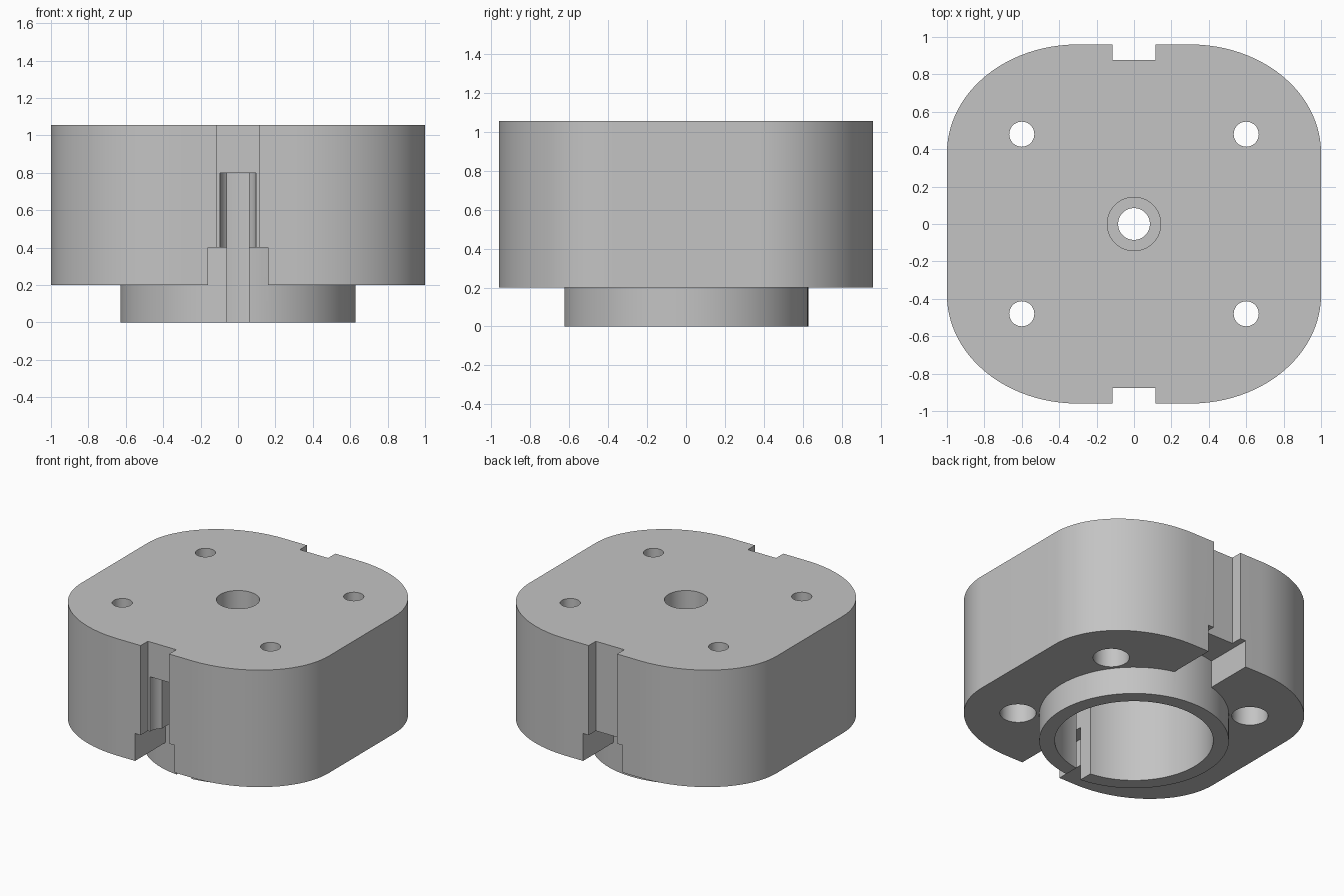
import bpy
import bmesh
from math import cos, sin, pi

cube = bpy.data.objects.get("Cube")
if cube:
    bpy.data.objects.remove(cube, do_unlink=True)

grey = bpy.data.materials.new("plain grey")
grey.use_nodes = True
grey.diffuse_color = (0.55, 0.55, 0.55, 1)
grey.node_tree.nodes["Principled BSDF"].inputs["Base Color"].default_value = (0.55, 0.55, 0.55, 1)


def prism(name, outline, z0, z1):
    """Extrude a counter-clockwise outline from z0 to z1."""
    mesh = bpy.data.meshes.new(name)
    bm = bmesh.new()
    face = bm.faces.new([bm.verts.new((x, y, z0)) for x, y in outline])
    ext = bmesh.ops.extrude_face_region(bm, geom=[face])
    verts = [v for v in ext["geom"] if isinstance(v, bmesh.types.BMVert)]
    bmesh.ops.translate(bm, verts=verts, vec=(0, 0, z1 - z0))
    bmesh.ops.recalc_face_normals(bm, faces=bm.faces)
    bm.to_mesh(mesh)
    bm.free()
    mesh.materials.append(grey)
    obj = bpy.data.objects.new(name, mesh)
    bpy.context.collection.objects.link(obj)
    return obj


def disc(name, x, y, r, z0, z1, n=64):
    ring = [(x + r * cos(2 * pi * i / n), y + r * sin(2 * pi * i / n)) for i in range(n)]
    return prism(name, ring, z0, z1)


def block(name, x, y0, y1, z0, z1):
    return prism(name, [(-x, y0), (x, y0), (x, y1), (-x, y1)], z0, z1)


def combine(target, tool, operation="DIFFERENCE"):
    """Apply a boolean and discard the tool object."""
    mod = target.modifiers.new(tool.name, "BOOLEAN")
    mod.operation = operation
    mod.solver = "EXACT"
    mod.object = tool
    bpy.ops.object.select_all(action="DESELECT")
    bpy.context.view_layer.objects.active = target
    target.select_set(True)
    bpy.ops.object.modifier_apply(modifier=mod.name)
    bpy.data.objects.remove(tool, do_unlink=True)


# Main block with broad, slightly elliptical corners
HALF_X, HALF_Y, TOP = 1.0, 0.96, 1.055
CORNER_X, CORNER_Y, STEPS = 0.7, 0.58, 24
outline = []
for q, (sx, sy) in enumerate([(1, 1), (-1, 1), (-1, -1), (1, -1)]):
    for i in range(STEPS + 1):
        a = (q + i / STEPS) * pi / 2
        outline.append((sx * (HALF_X - CORNER_X) + CORNER_X * cos(a),
                        sy * (HALF_Y - CORNER_Y) + CORNER_Y * sin(a)))
body = prism("housing", outline, 0.2, TOP)

# Vertical channels and wider lower notches, front and back
for s in (-1, 1):
    y0, y1 = sorted((s * 0.5, s * 1.1))
    combine(body, block("notch_cutter", 0.16, y0, y1, 0.1, 0.4))
    y0, y1 = sorted((s * 0.877, s * 1.1))
    combine(body, block("channel_cutter", 0.115, y0, y1, 0.3, 1.2))

# Round collar underneath, hollowed by a deep bore
combine(body, disc("collar", 0, 0, 0.628, 0, 0.5, 96), "UNION")
combine(body, disc("bore_cutter", 0, 0, 0.525, -0.1, 0.8, 96))

# Front slit into the bore, with a rounded pocket at its mouth
combine(body, block("slit_cutter", 0.06, -0.92, -0.4, -0.1, 0.8))
combine(body, disc("pocket_cutter", 0, -0.87, 0.097, 0.3, 0.8, 48))

# Stepped centre hole
combine(body, disc("centre_hole", 0, 0, 0.085, 0.7, 1.2))
combine(body, disc("centre_recess", 0, 0, 0.143, 0.9, 1.2))

# Four bolt holes, widened from below
for x in (-0.6, 0.6):
    for y in (-0.48, 0.48):
        combine(body, disc("bolt_hole", x, y, 0.067, 0.1, 1.2, 48))
        combine(body, disc("bolt_recess", x, y, 0.12, 0.1, 0.65, 48))

bpy.ops.object.shade_smooth_by_angle(angle=pi / 6)
